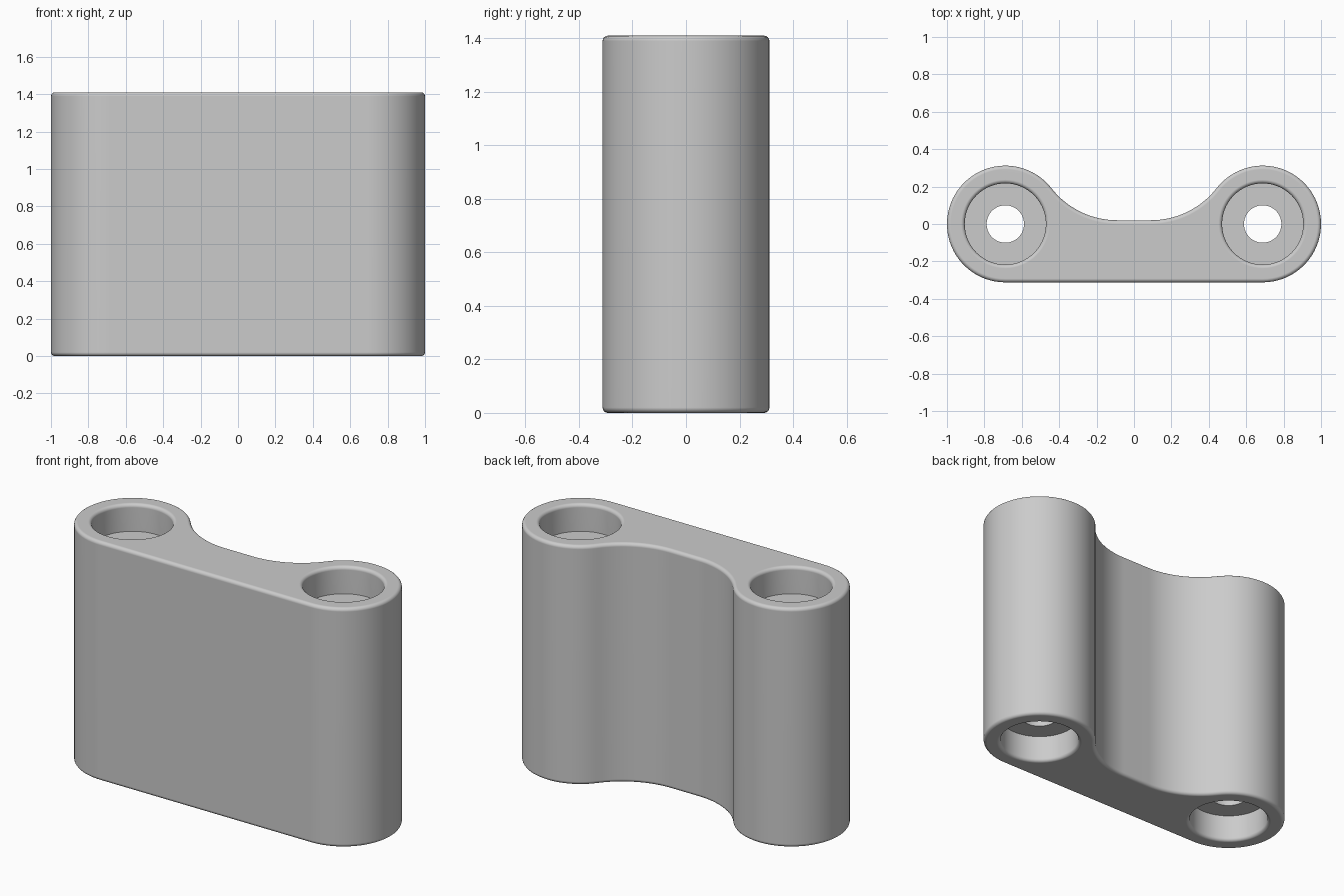
import bpy, bmesh
from math import pi, sin, cos, atan2, radians, sqrt

if "Cube" in bpy.data.objects:
    bpy.data.objects.remove(bpy.data.objects["Cube"])

HEIGHT = 1.41
R = 0.312              # end boss radius
CX = 1 - R             # boss centre
WEB = 0.02             # y of the recessed back face
FLAT = 0.09            # half length of the recessed flat
ROUND = 0.02           # edge rounding
BORE, HOLE, DEPTH = 0.217, 0.1, 0.16

grey = bpy.data.materials.new("light grey")
grey.use_nodes = True
grey.diffuse_color = (0.6, 0.6, 0.6, 1)
grey.node_tree.nodes["Principled BSDF"].inputs["Base Color"].default_value = (0.6, 0.6, 0.6, 1)


def add_object(name, bm):
    bmesh.ops.recalc_face_normals(bm, faces=bm.faces)
    mesh = bpy.data.meshes.new(name)
    bm.to_mesh(mesh)
    bm.free()
    mesh.materials.append(grey)
    obj = bpy.data.objects.new(name, mesh)
    bpy.context.collection.objects.link(obj)
    return obj


def arc(cx, cy, r, a0, a1, n):
    return [(cx + r * cos(a0 + (a1 - a0) * i / n), cy + r * sin(a0 + (a1 - a0) * i / n))
            for i in range(n + 1)]


# Half outline: boss arc, then the concave fillet tangent to boss and web
d = CX - FLAT
fillet = (d * d + WEB * WEB - R * R) / (2 * (R - WEB))
tangent = atan2(WEB + fillet, -d)
half = arc(CX, 0, R, -pi / 2, tangent, 48)
half += arc(FLAT, WEB + fillet, fillet, tangent - pi, -pi / 2, 16)[1:]
outline = half + [(-x, y) for x, y in reversed(half)]

# Link body with rounded top and bottom edges
bm = bmesh.new()
base = bm.faces.new([bm.verts.new((x, y, 0)) for x, y in outline])
top = bmesh.ops.extrude_face_region(bm, geom=[base], use_keep_orig=True)["geom"]
bmesh.ops.translate(bm, vec=(0, 0, HEIGHT), verts=[v for v in top if isinstance(v, bmesh.types.BMVert)])
bmesh.ops.recalc_face_normals(bm, faces=bm.faces)
rims = [e for e in bm.edges if abs(e.verts[0].co.z - e.verts[1].co.z) < 0.001]
bmesh.ops.bevel(bm, geom=rims, offset=ROUND, segments=4, profile=0.5, affect='EDGES')
body = add_object("link_body", bm)


# Stepped bore cutter, turned around the boss axis, with flared mouths
def bore_cutter(name, x):
    mouth = [(BORE + ROUND - ROUND * cos(a), HEIGHT - ROUND + ROUND * sin(a))
             for a in (i * pi / 8 for i in range(5))]
    upper = [(HOLE, HEIGHT / 2), (HOLE, HEIGHT - DEPTH), (BORE, HEIGHT - DEPTH)] + mouth
    upper += [(BORE + ROUND, HEIGHT + 0.1), (0, HEIGHT + 0.1)]
    profile = [(r, HEIGHT - z) for r, z in reversed(upper[1:])] + upper[1:]
    bm = bmesh.new()
    vs = [bm.verts.new((r, 0, z)) for r, z in profile]
    es = [bm.edges.new(pair) for pair in zip(vs, vs[1:])]
    bmesh.ops.spin(bm, geom=vs + es, axis=(0, 0, 1), cent=(0, 0, 0),
                   angle=2 * pi, steps=64, use_duplicate=False)
    bmesh.ops.remove_doubles(bm, verts=bm.verts, dist=0.0001)
    bmesh.ops.translate(bm, vec=(x, 0, 0), verts=bm.verts)
    cutter = add_object(name, bm)
    cutter.hide_render = True
    return cutter


bpy.context.view_layer.objects.active = body
for name, x in (("left_bore_cutter", CX), ("right_bore_cutter", -CX)):
    cutter = bore_cutter(name, x)
    cut = body.modifiers.new(name, 'BOOLEAN')
    cut.operation = 'DIFFERENCE'
    cut.solver = 'EXACT'
    cut.object = cutter
    bpy.ops.object.modifier_apply(modifier=cut.name)
    bpy.data.objects.remove(cutter)

# Smooth walls and rounded edges, flat ends
bpy.ops.object.select_all(action='DESELECT')
body.select_set(True)
bpy.ops.object.shade_smooth_by_angle(angle=radians(35))
weighted = body.modifiers.new("flat_ends", 'WEIGHTED_NORMAL')
weighted.keep_sharp = True
